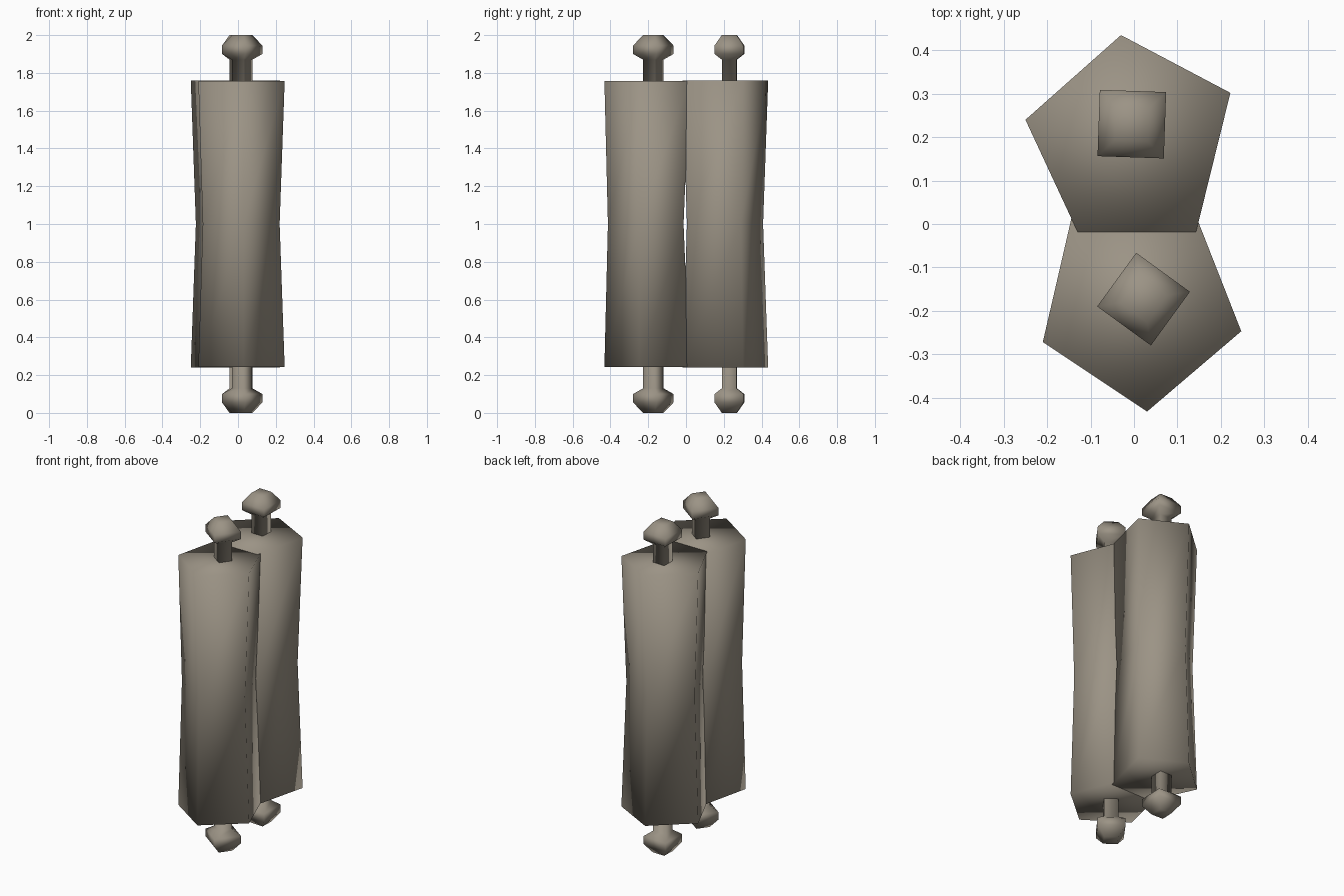
import bpy, bmesh
from math import cos, sin, radians

cube = bpy.data.objects.get("Cube")
if cube:
    bpy.data.objects.remove(cube, do_unlink=True)

parchment = bpy.data.materials.new("parchment_grey")
parchment.use_nodes = True
colour = (0.33, 0.293, 0.236, 1)
parchment.diffuse_color = colour
parchment.node_tree.nodes["Principled BSDF"].inputs["Base Color"].default_value = colour


def skin(name, rings):
    """Join closed rings of points into a capped, smooth-shaded solid."""
    bm = bmesh.new()
    loops = [[bm.verts.new(p) for p in ring] for ring in rings]
    n = len(loops[0])
    for a, b in zip(loops, loops[1:]):
        for i in range(n):
            j = (i + 1) % n
            bm.faces.new((a[i], a[j], b[j], b[i]))
    bm.faces.new(loops[0][::-1])
    bm.faces.new(loops[-1])
    bmesh.ops.recalc_face_normals(bm, faces=bm.faces)
    for f in bm.faces:
        f.smooth = True
    mesh = bpy.data.meshes.new(name)
    bm.to_mesh(mesh)
    bm.free()
    mesh.materials.append(parchment)
    obj = bpy.data.objects.new(name, mesh)
    bpy.context.collection.objects.link(obj)
    return obj


def rolled_sheet(name, outline, centre, shift, top):
    """Five-sided roll, pinched at mid height."""
    cx, cy = centre
    waist = [(cx + (x - cx) * 0.89, cy + shift + (y - cy) * 0.89) for x, y in outline]
    levels = ((outline, 2 - top), (waist, 1.0), (outline, top))
    return skin(name, [[(x, y, z) for x, y in pts] for pts, z in levels])


def roller(name, centre, turn):
    """Square rod with a bevelled knob at each end."""
    upper = [(0.055, 1.87), (0.108, 1.9), (0.108, 1.945), (0.055, 2.0)]
    profile = [(r, 2 - z) for r, z in reversed(upper)] + upper
    angles = [radians(turn + 90 * k) for k in range(4)]
    return skin(name, [[(centre[0] + r * cos(a), centre[1] + r * sin(a), z)
                        for a in angles] for r, z in profile])


# Paper rolls
rolled_sheet("front_roll",
             [(0.03, -0.432), (0.247, -0.247), (0.143, 0.018), (-0.143, 0.018), (-0.21, -0.272)],
             (0.005, -0.19), -0.008, 1.757)
rolled_sheet("back_roll",
             [(-0.03, 0.435), (-0.25, 0.24), (-0.13, -0.018), (0.143, -0.018), (0.222, 0.302)],
             (-0.005, 0.19), 0, 1.759)

# Rods with knobs
roller("front_roller", (0.022, -0.173), 9)
roller("back_roller", (-0.005, 0.23), 43)
